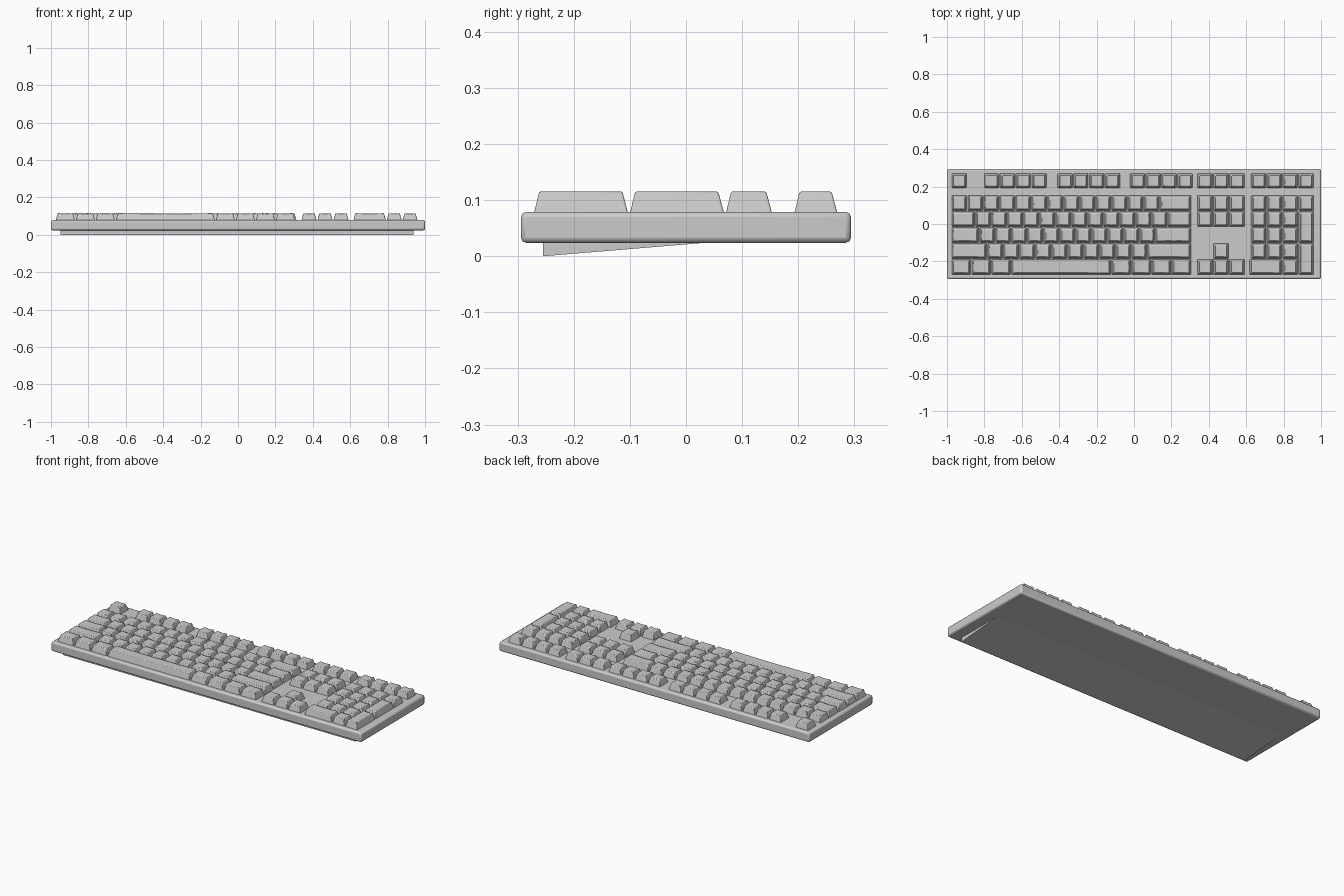
import bpy, bmesh

if "Cube" in bpy.data.objects:
    bpy.data.objects.remove(bpy.data.objects["Cube"])

plastic = bpy.data.materials.new("grey plastic")
plastic.diffuse_color = (0.6, 0.6, 0.6, 1)
plastic.use_nodes = True
plastic.node_tree.nodes["Principled BSDF"].inputs["Base Color"].default_value = plastic.diffuse_color


def finish(name, bm, bevel):
    bmesh.ops.recalc_face_normals(bm, faces=bm.faces)
    mesh = bpy.data.meshes.new(name)
    bm.to_mesh(mesh)
    bm.free()
    mesh.materials.append(plastic)
    ob = bpy.data.objects.new(name, mesh)
    bpy.context.collection.objects.link(ob)
    if bevel:
        mod = ob.modifiers.new("bevel", 'BEVEL')
        mod.width = bevel
        mod.segments = 2
        mod.limit_method = 'ANGLE'
        mod.angle_limit = 0.6
    bpy.ops.object.select_all(action='DESELECT')
    ob.select_set(True)
    bpy.context.view_layer.objects.active = ob
    bpy.ops.object.shade_smooth_by_angle(angle=0.7)
    return ob


def prism(bm, profile, x0, x1):
    """Extrude a (y, z) profile along x."""
    a = [bm.verts.new((x0, y, z)) for y, z in profile]
    b = [bm.verts.new((x1, y, z)) for y, z in profile]
    n = len(profile)
    bm.faces.new(a)
    bm.faces.new(b[::-1])
    for i in range(n):
        j = (i + 1) % n
        bm.faces.new((a[i], a[j], b[j], b[i]))


BASE, TOP, TAPER, DISH, GAP = 0.076, 0.1155, 0.011, 0.003, 0.002


def key(bm, x, y, w, d):
    """Tapered keycap with a shallow dished top; x, y is its low corner."""
    x0, x1, y0, y1 = x + GAP, x + w - GAP, y + GAP / 2, y + d - GAP
    steps = 4
    front, back = [], []
    for i in range(steps + 1):
        t = i / steps
        px = x0 + TAPER + (x1 - x0 - 2 * TAPER) * t
        pz = TOP - DISH * (1 - (2 * t - 1) ** 2)
        front.append(bm.verts.new((px, y0 + TAPER * 0.85, pz)))
        back.append(bm.verts.new((px, y1 - TAPER * 0.95, pz)))
    a, b, c, e = [bm.verts.new((px, py, BASE)) for px, py in
                  ((x0, y0), (x1, y0), (x1, y1), (x0, y1))]
    for i in range(steps):
        bm.faces.new((front[i], front[i + 1], back[i + 1], back[i]))
    bm.faces.new([a, b] + front[::-1])
    bm.faces.new([c, e] + back)
    bm.faces.new((b, c, back[-1], front[-1]))
    bm.faces.new((e, a, front[0], back[0]))
    bm.faces.new((a, e, c, b))


# case body
bm = bmesh.new()
prism(bm, [(-0.294, 0.024), (0.294, 0.024), (0.294, 0.079), (-0.294, 0.079)], -1, 1)
finish("case", bm, 0.009)

# sloped base wedge under the case
bm = bmesh.new()
prism(bm, [(-0.255, 0), (0.04, 0.0245), (0.04, 0.03), (-0.255, 0.03)], -0.95, 0.937)
finish("base_wedge", bm, 0)

U = 0.0856                                  # main key pitch
P = 0.0845                                  # number pad and function pitch
V = 0.0855                                  # row pitch
ROWS = [0.07 - V * i for i in range(5)]     # low edges, back to front
FN, FN_D = 0.192, 0.08

# main typing block, widths in key units
layout = [
    [1] * 13 + [2],
    [1.5] + [1] * 12 + [1.5],
    [1.75] + [1] * 11 + [2.25],
    [2.25] + [1] * 10 + [2.75],
    [1.25] * 3 + [6.25] + [1.25] * 4,
]
bm = bmesh.new()
for y, widths in zip(ROWS, layout):
    x = -0.977
    for w in widths:
        key(bm, x, y, w * U, V)
        x += w * U
finish("main_keys", bm, 0.003)

# function row
bm = bmesh.new()
key(bm, -0.977, FN, U, FN_D)
for x in (-0.803, -0.411, -0.023):
    for i in range(4):
        key(bm, x + i * P, FN, P, FN_D)
finish("function_keys", bm, 0.003)

# navigation cluster and arrows
bm = bmesh.new()
for i in range(3):
    x = 0.337 + i * U
    key(bm, x, FN, U, FN_D)
    for r in (0, 1, 4):
        key(bm, x, ROWS[r], U, V)
key(bm, 0.337 + U, ROWS[3], U, V)
finish("navigation_keys", bm, 0.003)

# number pad
bm = bmesh.new()
for i in range(4):
    x = 0.624 + i * P
    key(bm, x, FN, P, FN_D)
    key(bm, x, ROWS[0], P, V)
    if i < 3:
        for r in (1, 2, 3):
            key(bm, x, ROWS[r], P, V)
key(bm, 0.615, ROWS[4], 2 * P + 0.009, V)
key(bm, 0.624 + 2 * P, ROWS[4], P, V)
for r in (2, 4):
    key(bm, 0.624 + 3 * P, ROWS[r], P, 2 * V)
finish("number_pad_keys", bm, 0.003)
